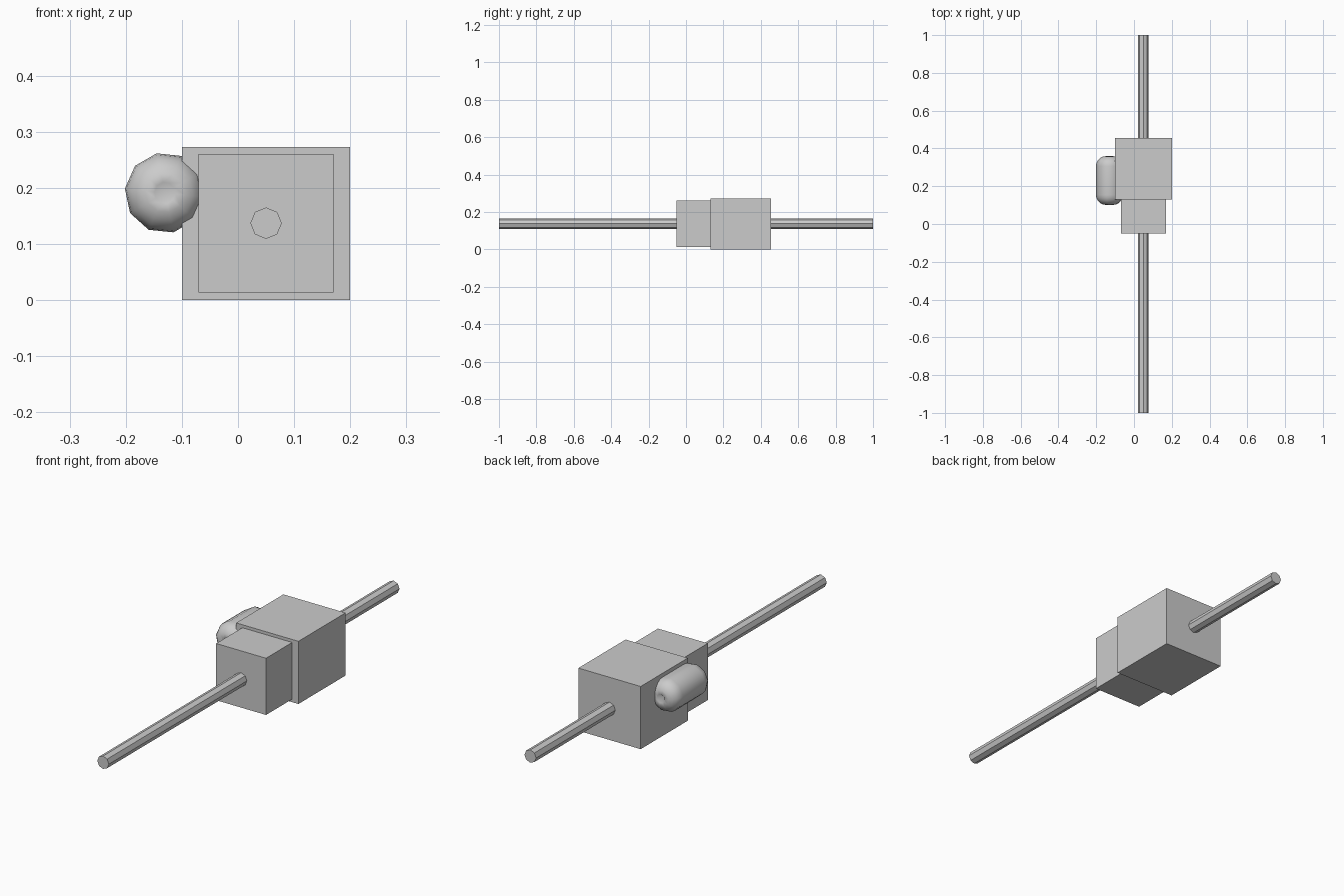
import bpy, bmesh
from math import radians, sin, cos, pi
from mathutils import Matrix

cube = bpy.data.objects.get("Cube")
if cube:
    bpy.data.objects.remove(cube, do_unlink=True)

grey = bpy.data.materials.new("plain grey")
grey.use_nodes = True
colour = (0.6, 0.6, 0.6, 1)
grey.diffuse_color = colour
grey.node_tree.nodes["Principled BSDF"].inputs["Base Color"].default_value = colour


def finish(name, bm, smooth=False):
    """Turn a bmesh into a named grey object."""
    bmesh.ops.recalc_face_normals(bm, faces=bm.faces)
    mesh = bpy.data.meshes.new(name)
    bm.to_mesh(mesh)
    bm.free()
    mesh.materials.append(grey)
    for face in mesh.polygons:
        face.use_smooth = smooth
    obj = bpy.data.objects.new(name, mesh)
    bpy.context.collection.objects.link(obj)
    return obj


def box(name, low, high):
    bm = bmesh.new()
    bmesh.ops.create_cube(bm, size=1)
    for v in bm.verts:
        v.co = [a + (c + 0.5) * (b - a) for a, b, c in zip(low, high, v.co)]
    return finish(name, bm)


def lathe_along_y(name, profile, sides, turn, centre):
    """Revolve (radius, y) points about an axis parallel to y."""
    bm = bmesh.new()
    rings = []
    for r, y in profile:
        if r == 0:
            rings.append([bm.verts.new((0, y, 0))] * sides)
            continue
        angles = [turn + 2 * pi * i / sides for i in range(sides)]
        rings.append([bm.verts.new((r * cos(a), y, r * sin(a))) for a in angles])
    for a, b in zip(rings, rings[1:]):
        for i in range(sides):
            j = (i + 1) % sides
            corners = list(dict.fromkeys((a[i], a[j], b[j], b[i])))
            bm.faces.new(corners)
    bmesh.ops.translate(bm, verts=bm.verts, vec=centre)
    return finish(name, bm, smooth=True)


# Two stacked blocks
box("front_block", (-0.07, -0.05, 0.013), (0.17, 0.13, 0.26))
box("rear_block", (-0.10, 0.13, 0.0), (0.20, 0.455, 0.273))

# Long octagonal rod through both blocks
bm = bmesh.new()
bmesh.ops.create_cone(bm, cap_ends=True, segments=8, radius1=0.028, radius2=0.028,
                      depth=2, matrix=Matrix.Rotation(radians(90), 4, "X"))
bmesh.ops.translate(bm, verts=bm.verts, vec=(0.05, 0, 0.137))
finish("rod", bm)

# Rounded side capsule with a small conical dimple in each end
RADIUS, HALF, ROUND = 0.072, 0.129, 0.053
end = [(0, HALF - 0.02)]
for step in range(6):
    a = radians(90 - 18 * step)
    end.append((RADIUS - ROUND + ROUND * cos(a), HALF - ROUND + ROUND * sin(a)))
profile = end + [(r, -y) for r, y in reversed(end)]
lathe_along_y("side_capsule", profile, 10, radians(30), (-0.13, 0.23, 0.191))
